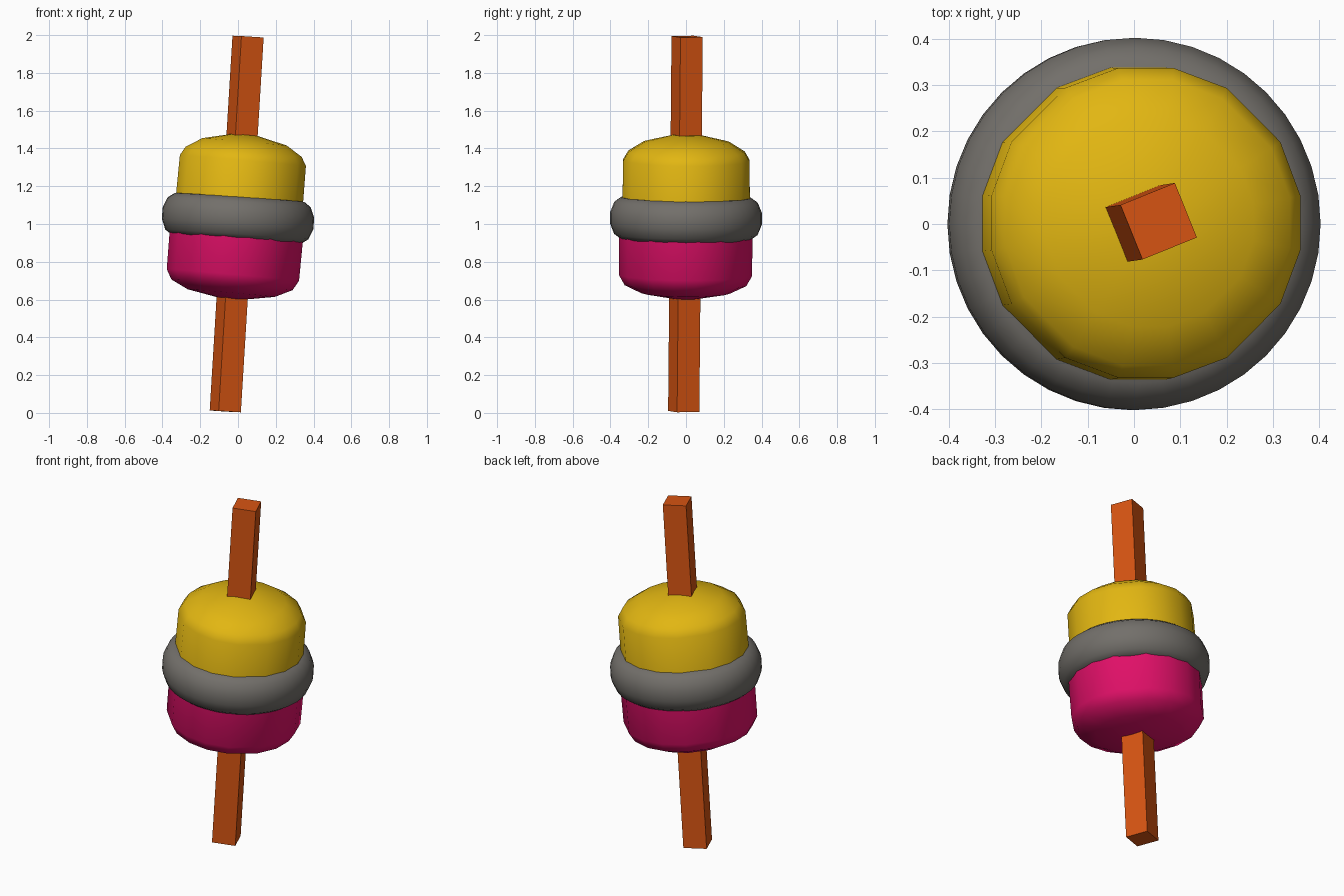
import bpy, bmesh, math
from mathutils import Vector, Matrix

if "Cube" in bpy.data.objects:
    bpy.data.objects.remove(bpy.data.objects["Cube"])


def place(bm, name, axis, centre, color, smooth=True):
    # lean the part from upright onto its axis, then move it
    rot = Vector((0, 0, 1)).rotation_difference(Vector(axis).normalized())
    bm.transform(Matrix.Translation(centre) @ rot.to_matrix().to_4x4())
    bmesh.ops.recalc_face_normals(bm, faces=bm.faces)
    me = bpy.data.meshes.new(name)
    bm.to_mesh(me)
    bm.free()
    ob = bpy.data.objects.new(name, me)
    bpy.context.collection.objects.link(ob)
    mat = bpy.data.materials.new(name + "_colour")
    mat.diffuse_color = (*color, 1)
    mat.use_nodes = True
    mat.node_tree.nodes["Principled BSDF"].inputs["Base Color"].default_value = mat.diffuse_color
    me.materials.append(mat)
    if smooth:
        bpy.ops.object.select_all(action='DESELECT')
        ob.select_set(True)
        bpy.context.view_layer.objects.active = ob
        bpy.ops.object.shade_smooth_by_angle(angle=math.radians(40))
    return ob


def lathe(profile, angles, closed=False):
    # revolve (radius, height) points through the given angles in degrees
    bm = bmesh.new()
    rings = [[bm.verts.new((r * math.cos(math.radians(a)), r * math.sin(math.radians(a)), z))
              for a in angles] for r, z in profile]
    n = len(angles)
    pairs = list(zip(rings, rings[1:]))
    if closed:
        pairs.append((rings[-1], rings[0]))
    for lo, hi in pairs:
        for i in range(n):
            j = (i + 1) % n
            bm.faces.new((lo[i], lo[j], hi[j], hi[i]))
    if not closed:
        bm.faces.new(rings[0])
        bm.faces.new(rings[-1])
    return bm


# 16-sided outline with slightly wider diagonal sides
sides = [90 * q + a for q in range(4) for a in (10, 31, 59, 80)]
lean = (math.sin(math.radians(5)), 0.008, math.cos(math.radians(5)))
mid = (0, 0, 1.04)

# upper and lower halves of the body
upper = [(0.343, 0), (0.340, 0.297), (0.313, 0.343), (0.228, 0.396), (0.07, 0.433)]
lower = [(0.360, 0), (0.357, -0.31), (0.327, -0.363), (0.235, -0.407), (0.07, -0.436)]
place(lathe(upper, sides), "upper_body", lean, mid, (0.76, 0.47, 0.006))
place(lathe(lower, sides), "lower_body", lean, mid, (0.76, 0.005, 0.14))

# rounded band around the middle
half = [(0.29, 0.118), (0.345, 0.110), (0.38, 0.085), (0.402, 0.03)]
band = half + [(r, -z) for r, z in reversed(half)]
place(lathe(band, [i * 9 for i in range(40)], closed=True), "middle_band",
      (0.068, 0.008, 1), (0, 0, 1.03), (0.17, 0.16, 0.145))

# square rod through the centre
rod = bmesh.new()
bmesh.ops.create_cube(rod, size=1, matrix=Matrix.Rotation(math.radians(22), 4, 'Z')
                      @ Matrix.Diagonal((0.127, 0.127, 1.988, 1)))
place(rod, "rod", (0.121, 0.018, 1.99), (-0.007, -0.003, 1.0), (0.68, 0.09, 0.006), smooth=False)
